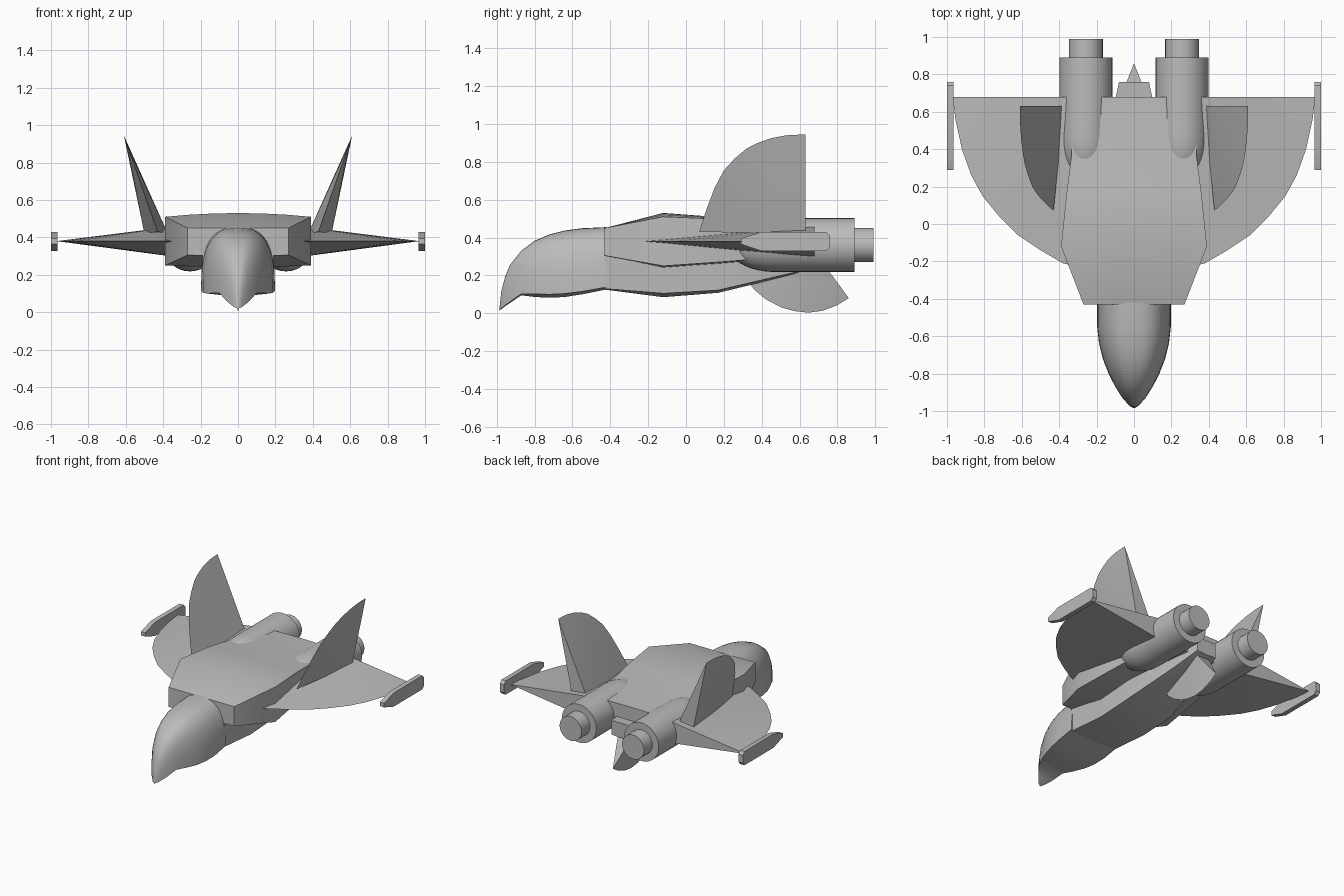
import bpy, bmesh, math
from mathutils import Vector

cube = bpy.data.objects.get("Cube")
if cube:
    bpy.data.objects.remove(cube, do_unlink=True)

# Single hull colour
grey = bpy.data.materials.new("hull_grey")
grey.use_nodes = True
colour = (0.5, 0.5, 0.5, 1)
grey.diffuse_color = colour
grey.node_tree.nodes["Principled BSDF"].inputs["Base Color"].default_value = colour


def finish(bm, name, angle=30):
    bmesh.ops.remove_doubles(bm, verts=bm.verts, dist=0.0005)
    bmesh.ops.recalc_face_normals(bm, faces=bm.faces)
    mesh = bpy.data.meshes.new(name)
    bm.to_mesh(mesh)
    bm.free()
    mesh.materials.append(grey)
    obj = bpy.data.objects.new(name, mesh)
    bpy.context.collection.objects.link(obj)
    bpy.ops.object.select_all(action='DESELECT')
    obj.select_set(True)
    bpy.context.view_layer.objects.active = obj
    bpy.ops.object.shade_smooth_by_angle(angle=math.radians(angle))
    return obj


def loft(name, rings, angle=30):
    """Skin closed rings of equal length and cap both ends."""
    bm = bmesh.new()
    loops = [[bm.verts.new(p) for p in ring] for ring in rings]
    n = len(loops[0])
    for a, b in zip(loops, loops[1:]):
        for i in range(n):
            j = (i + 1) % n
            bm.faces.new((a[i], a[j], b[j], b[i]))
    bm.faces.new(loops[0])
    bm.faces.new(loops[-1])
    return finish(bm, name, angle)


def fan_blade(name, hub_a, hub_b, rim):
    """Wedge blade: a thick root at the hub thinning to a sharp rim."""
    bm = bmesh.new()
    a, b = bm.verts.new(hub_a), bm.verts.new(hub_b)
    edge = [bm.verts.new(p) for p in rim]
    for p, q in zip(edge, edge[1:]):
        bm.faces.new((a, p, q))
        bm.faces.new((b, q, p))
    bm.faces.new((a, b, edge[0]))
    bm.faces.new((b, a, edge[-1]))
    return finish(bm, name)


def slab_ring(y, w, crown, top, bottom, belly, steps=6):
    """Box section with an arched top and a shallow V underside."""
    ring = []
    for i in range(steps + 1):
        t = 1 - 2 * i / steps
        ring.append((w * t, y, top + (crown - top) * (1 - t * t)))
    return ring + [(-w, y, bottom), (0, y, belly), (w, y, bottom)]


# Upper hull: y, half width, crown, top edge, bottom edge, belly
hull = [(-.43, .27, .45, .45, .305, .30), (-.12, .39, .53, .51, .25, .235),
        (.17, .36, .508, .498, .27, .255), (.36, .335, .49, .478, .285, .27),
        (.68, .335, .475, .47, .30, .29)]
loft("upper_hull", [slab_ring(*s) for s in hull])

# Lower keel
keel = [(-.43, .19, .34, .34, .13, .125), (-.12, .19, .36, .36, .105, .085),
        (.17, .19, .36, .36, .122, .108), (.57, .12, .37, .37, .215, .205),
        (.76, .08, .38, .38, .275, .27)]
loft("keel", [slab_ring(*s) for s in keel], 15)


# Drooping beak nose: y, half width, top, side edge, belly
def nose_ring(y, w, top, low, belly, steps=24):
    ring = []
    for i in range(steps + 1):
        a = math.pi * i / steps
        c, s = math.cos(a), math.sin(a)
        ring.append((w * math.copysign(abs(c) ** .75, c), y, low + (top - low) * abs(s) ** .75))
    return ring + [(0, y, belly)]


nose = [(-.985, .003, .03, .02, .015), (-.975, .02, .12, .027, .022),
        (-.955, .04, .195, .042, .037), (-.93, .062, .255, .06, .054),
        (-.87, .1, .33, .103, .095), (-.8, .136, .383, .102, .086),
        (-.72, .167, .417, .1, .082), (-.64, .187, .437, .104, .086),
        (-.55, .197, .449, .115, .1), (-.42, .197, .455, .138, .126)]
loft("nose", [nose_ring(*s) for s in nose], 40)

# Engine profile: rounded front, barrel, then narrower nozzle
profile = []
for i in range(1, 10):
    a = math.pi / 2 * i / 9
    profile.append((.47 - .25 * math.cos(a), .142 * math.sin(a)))
profile += [(.89, .142), (.89, .09), (.99, .09)]
sides = 32
circle = [2 * math.pi * i / sides for i in range(sides)]

# Planform of the wing edge (x, y) and side outline of the tail fin (y, z)
wing_edge = [(.3, -.23), (.38, -.21), (.5, -.14), (.62, -.06), (.72, .04), (.81, .15),
             (.87, .26), (.92, .4), (.955, .56), (.97, .68)]
fin_edge = [(.07, .43), (.105, .54), (.15, .66), (.2, .755), (.26, .82), (.32, .87),
            (.38, .9), (.45, .925), (.53, .94), (.63, .945)]
pod_side = [(.29, .365), (.29, .395), (.4, .43), (.74, .43), (.76, .41), (.76, .35),
            (.74, .328), (.4, .328)]

for side, s in (("left", 1), ("right", -1)):
    loft(side + "_engine", [[(s * .257 + r * math.cos(a), y, .36 + r * math.sin(a))
                             for a in circle] for y, r in profile])
    fan_blade(side + "_wing", (s * .33, .68, .46), (s * .33, .68, .295),
              [(s * x, y, .38) for x, y in wing_edge])
    fan_blade(side + "_tail_fin", (s * .375, .63, .42), (s * .5, .63, .42),
              [(s * (.43 + .35 * (z - .43)), y, z) for y, z in fin_edge])
    loft(side + "_wingtip_pod", [[(s * x, y, z) for y, z in pod_side] for x in (.965, 1)])

# Ventral fin under the keel
ventral_edge = [(.32, .18), (.36, .125), (.42, .075), (.5, .032), (.57, .012), (.645, .003),
                (.72, .013), (.8, .043), (.86, .08)]
fan_blade("ventral_fin", (.055, .72, .27), (-.055, .72, .27),
          [(0, y, z) for y, z in ventral_edge])
